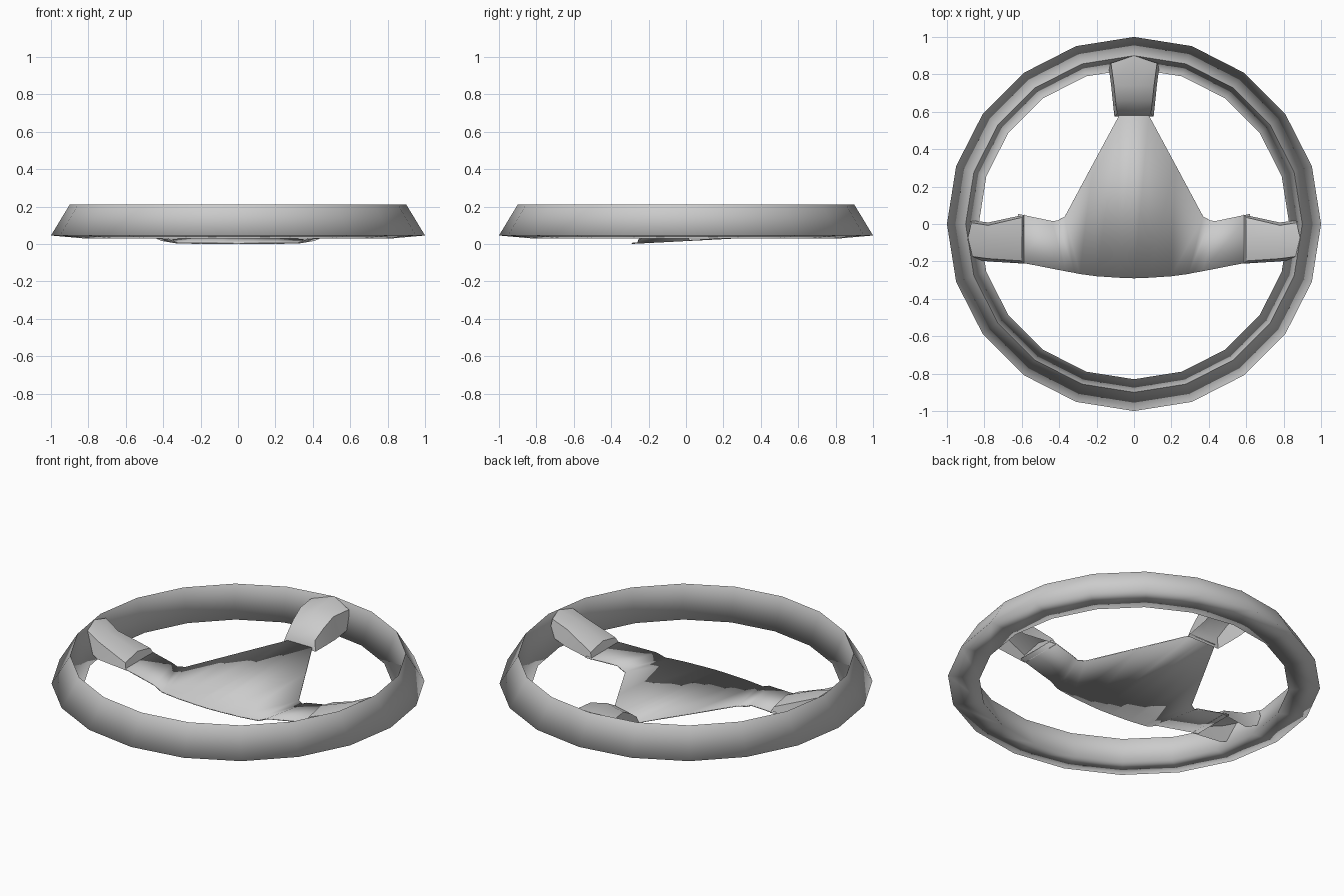
import bpy
import bmesh
import math

cube = bpy.data.objects.get("Cube")
if cube:
    bpy.data.objects.remove(cube, do_unlink=True)

grey = bpy.data.materials.new("mid_grey")
grey.use_nodes = True
colour = (0.6, 0.6, 0.6, 1)
grey.diffuse_color = colour
grey.node_tree.nodes["Principled BSDF"].inputs["Base Color"].default_value = colour


def loft(name, sections, closed=False, cap=False, angle=30):
    """Bridge equal-length point rows; closed makes a ring of closed rows."""
    bm = bmesh.new()
    rows = [[bm.verts.new(p) for p in s] for s in sections]
    pairs = list(zip(rows, rows[1:] + rows[:1]))
    for a, b in pairs if closed else pairs[:-1]:
        n = len(a)
        for i in range(n if closed else n - 1):
            j = (i + 1) % n
            bm.faces.new((a[i], a[j], b[j], b[i]))
    if cap:
        bm.faces.new(rows[0])
    bmesh.ops.recalc_face_normals(bm, faces=bm.faces)
    # Open sheets and shells face upwards
    if not closed and sum(f.normal.z * f.calc_area() for f in bm.faces) < 0:
        bmesh.ops.reverse_faces(bm, faces=bm.faces)
    mesh = bpy.data.meshes.new(name)
    bm.to_mesh(mesh)
    bm.free()
    mesh.materials.append(grey)
    obj = bpy.data.objects.new(name, mesh)
    bpy.context.collection.objects.link(obj)
    bpy.ops.object.select_all(action="DESELECT")
    bpy.context.view_layer.objects.active = obj
    obj.select_set(True)
    bpy.ops.object.shade_smooth_by_angle(angle=math.radians(angle))
    return obj


# Rim: triangular profile swept round twenty sides, sharp only along the top ridge
SIDES = 20
profile = [(1.0, 0.045), (0.9, 0.21), (0.83, 0.03)]
turns = [2 * math.pi * i / SIDES for i in range(SIDES)]
loft("rim", [[(r * math.cos(t), r * math.sin(t), z) for r, z in profile] for t in turns],
     closed=True, angle=121)


# Spoke covers: crowned shells, open below, climbing from the hub plate to the rim ridge
def cover(name, sections, place):
    """Each section: base, edge and crown distance, two sides, three heights."""
    inset = 0.015
    rows = []
    for db, de, dc, lo, hi, base, edge, crown in sections:
        row = [(db, lo, base), (de, lo + inset, edge), (dc, (lo + hi) / 2, crown),
               (de, hi - inset, edge), (db, hi, base)]
        rows.append([place(*p) for p in row])
    loft(name, rows, cap=True, angle=48)


cover("top_spoke_cover", [
    (0.575, 0.59, 0.59, -0.105, 0.105, 0.035, 0.09, 0.1),
    (0.66, 0.66, 0.66, -0.114, 0.114, 0.042, 0.14, 0.16),
    (0.74, 0.74, 0.74, -0.122, 0.122, 0.05, 0.18, 0.205),
    (0.86, 0.86, 0.9, -0.138, 0.138, 0.08, 0.18, 0.212),
], lambda d, s, z: (s, d, z))

side_sections = [
    (0.585, 0.6, 0.6, -0.212, 0.05, 0.04, 0.075, 0.1),
    (0.78, 0.78, 0.78, -0.2, 0.008, 0.05, 0.145, 0.17),
    (0.88, 0.87, 0.89, -0.188, 0.022, 0.1, 0.19, 0.208),
]
for side, sign in (("left", 1), ("right", -1)):
    cover(side + "_spoke_cover", side_sections,
          lambda d, s, z, sign=sign: (sign * d, s, z))


# Hub plate: flat tilted centre panel, a small step, then level arms
def tilt(y):
    return (y + 0.29) * 0.052


# Half columns: front x, y and back x, y
centre = [
    (0.0, -0.29, 0.0, 0.58),
    (0.08, -0.287, 0.08, 0.58),
    (0.2, -0.279, 0.22, 0.32),
    (0.29, -0.267, 0.37, 0.04),
    (0.32, -0.261, 0.41, 0.018),
]
half = [((fx, fy, tilt(fy)), (bx, by, tilt(by))) for fx, fy, bx, by in centre]
half += [
    ((0.37, -0.252, 0.022), (0.44, 0.016, 0.03)),
    ((0.62, -0.203, 0.045), (0.62, 0.054, 0.045)),
]
mirrored = [tuple((-x, y, z) for x, y, z in c) for c in reversed(half[1:])]
plate = loft("hub_plate", mirrored + half, angle=4)
thick = plate.modifiers.new("thickness", "SOLIDIFY")
thick.thickness = 0.006
thick.offset = 1
